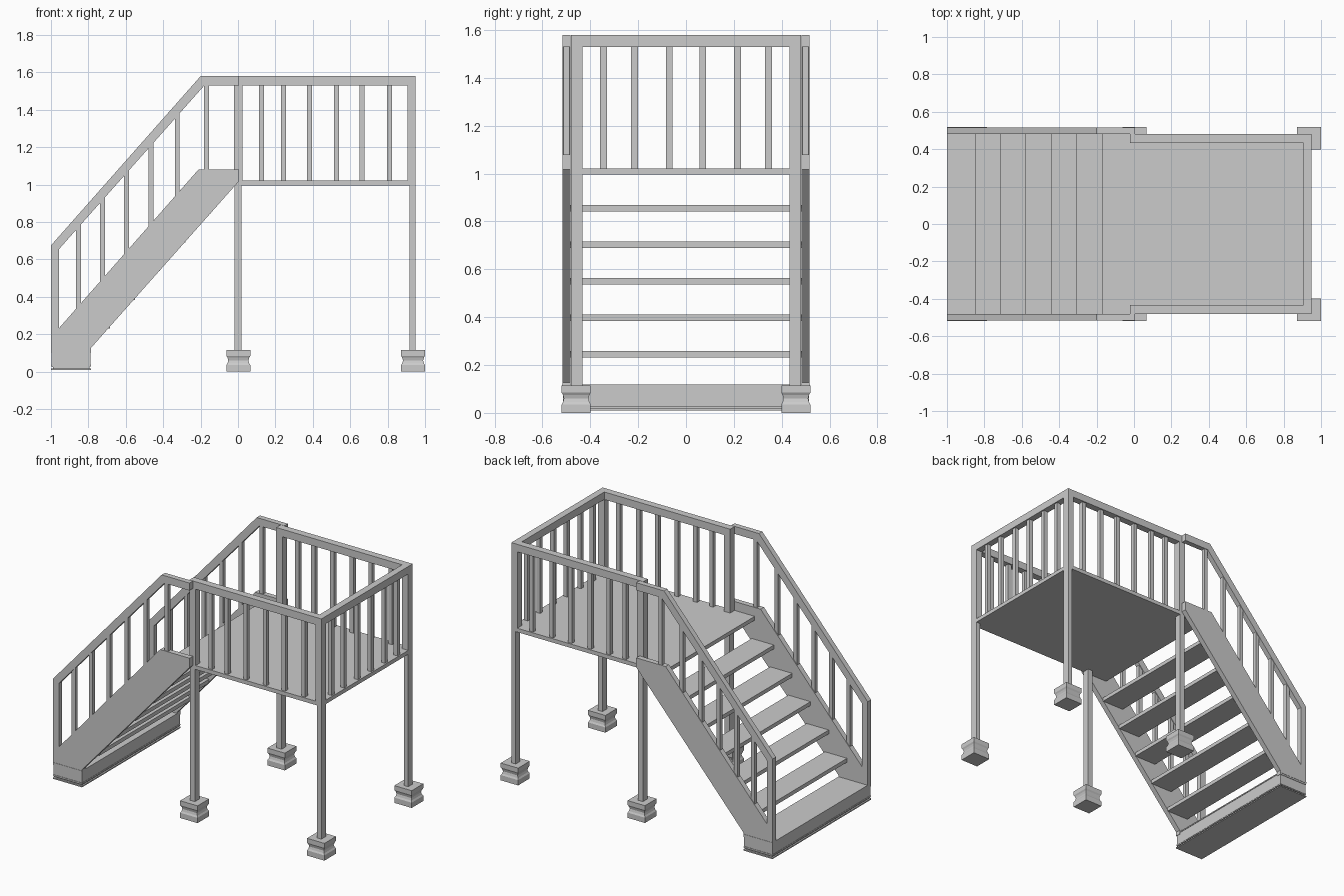
import bpy, bmesh

if "Cube" in bpy.data.objects:
    bpy.data.objects.remove(bpy.data.objects["Cube"])


def finish(name, bm):
    bmesh.ops.recalc_face_normals(bm, faces=bm.faces)
    me = bpy.data.meshes.new(name)
    bm.to_mesh(me)
    bm.free()
    ob = bpy.data.objects.new(name, me)
    bpy.context.collection.objects.link(ob)
    return ob


def box(name, x0, x1, y0, y1, z0, z1):
    bm = bmesh.new()
    bmesh.ops.create_cube(bm, size=1)
    for v in bm.verts:
        v.co.x = x0 if v.co.x < 0 else x1
        v.co.y = y0 if v.co.y < 0 else y1
        v.co.z = z0 if v.co.z < 0 else z1
    return finish(name, bm)


def side_profile(name, pts, y0, y1):
    """Extrude an x/z outline across y."""
    bm = bmesh.new()
    f = bm.faces.new([bm.verts.new((x, y0, z)) for x, z in pts])
    r = bmesh.ops.extrude_face_region(bm, geom=[f])
    for v in r["geom"]:
        if isinstance(v, bmesh.types.BMVert):
            v.co.y = y1
    return finish(name, bm)


def footing(name, cx, cy):
    """Square block with a pinched waist."""
    rings = [(0, .064), (.035, .064), (.045, .058), (.06, .054),
             (.075, .058), (.085, .064), (.115, .064)]
    bm = bmesh.new()
    prev = first = None
    for z, r in rings:
        ring = [bm.verts.new((cx + a * r, cy + b * r * .95, z))
                for a, b in ((-1, -1), (1, -1), (1, 1), (-1, 1))]
        if prev:
            for i in range(4):
                j = (i + 1) % 4
                bm.faces.new((prev[i], prev[j], ring[j], ring[i]))
        first = first or ring
        prev = ring
    bm.faces.new(first[::-1])
    bm.faces.new(prev)
    return finish(name, bm)


def both_sides(ob):
    """Mirror an object across y = 0."""
    m = ob.modifiers.new("mirror", "MIRROR")
    m.use_axis = (False, True, False)
    m.use_mirror_merge = False
    return ob


# Platform deck, with a nosing between the stringers
box("deck", -.17, .95, -.48, .48, .996, 1.022)

# Platform legs, upper posts and footings
for tag, l0, l1, u0, u1, fx in (("stair", -.018, .018, -.022, .024, .002),
                                ("end", .918, .95, .905, .95, .936)):
    both_sides(box(tag + "_leg", l0, l1, .433, .48, .1, .998))
    both_sides(box(tag + "_post", u0, u1, .433, .48, 1.01, 1.54))
    both_sides(footing(tag + "_footing", fx, .459))

# Platform handrails
both_sides(box("side_handrail", -.022, .95, .433, .48, 1.53, 1.58))
box("end_handrail", .905, .95, -.433, .433, 1.53, 1.58)

# Platform balusters
for x in (.125, .243, .382, .526, .663, .81):
    both_sides(box("side_baluster", x - .014, x + .014, .443, .47, 1.01, 1.54))
for y in (.07, .215, .345):
    both_sides(box("end_baluster", .914, .941, y - .014, y + .014, 1.01, 1.54))

# Stair stringers
both_sides(side_profile("stringer", [
    (-1, .10), (-.785, .10), (-.785, .128), (.005, 1.018), (.005, 1.08),
    (-.212, 1.08), (-.955, .235), (-1, .185)], .482, .517))

# Stair handrails with the lower newel as one bent outline
both_sides(side_profile("stair_handrail", [
    (-1, .15), (-.957, .15), (-.957, .655), (-.18, 1.53),
    (.005, 1.53), (.005, 1.58), (-.2, 1.58), (-1, .675)], .482, .517))

# Stair balusters follow the slope
for x in (-.852, -.725, -.597, -.465, -.325, -.169):
    bottom = min(1.07, .235 + 1.137 * (x + .955) - .03)
    top = min(1.54, .655 + 1.126 * (x + .957) + .02)
    both_sides(box("stair_baluster", x - .013, x + .013, .487, .513, bottom, top))

# Open treads
for i in range(5):
    x, z = -.848 + .1345 * i, .232 + .1525 * i
    box("tread", x, x + .163, -.483, .483, z, z + .026)

# Bottom step with thin projecting lips
box("base_step", -.997, -.788, -.514, .514, .025, .115)
box("base_step_top_lip", -1, -.785, -.519, .519, .111, .119)
box("base_step_middle_lip", -.999, -.786, -.517, .517, .03, .037)
box("base_step_bottom_lip", -1, -.785, -.519, .519, .01, .018)
box("base_step_core", -.99, -.795, -.507, .507, .012, .04)
